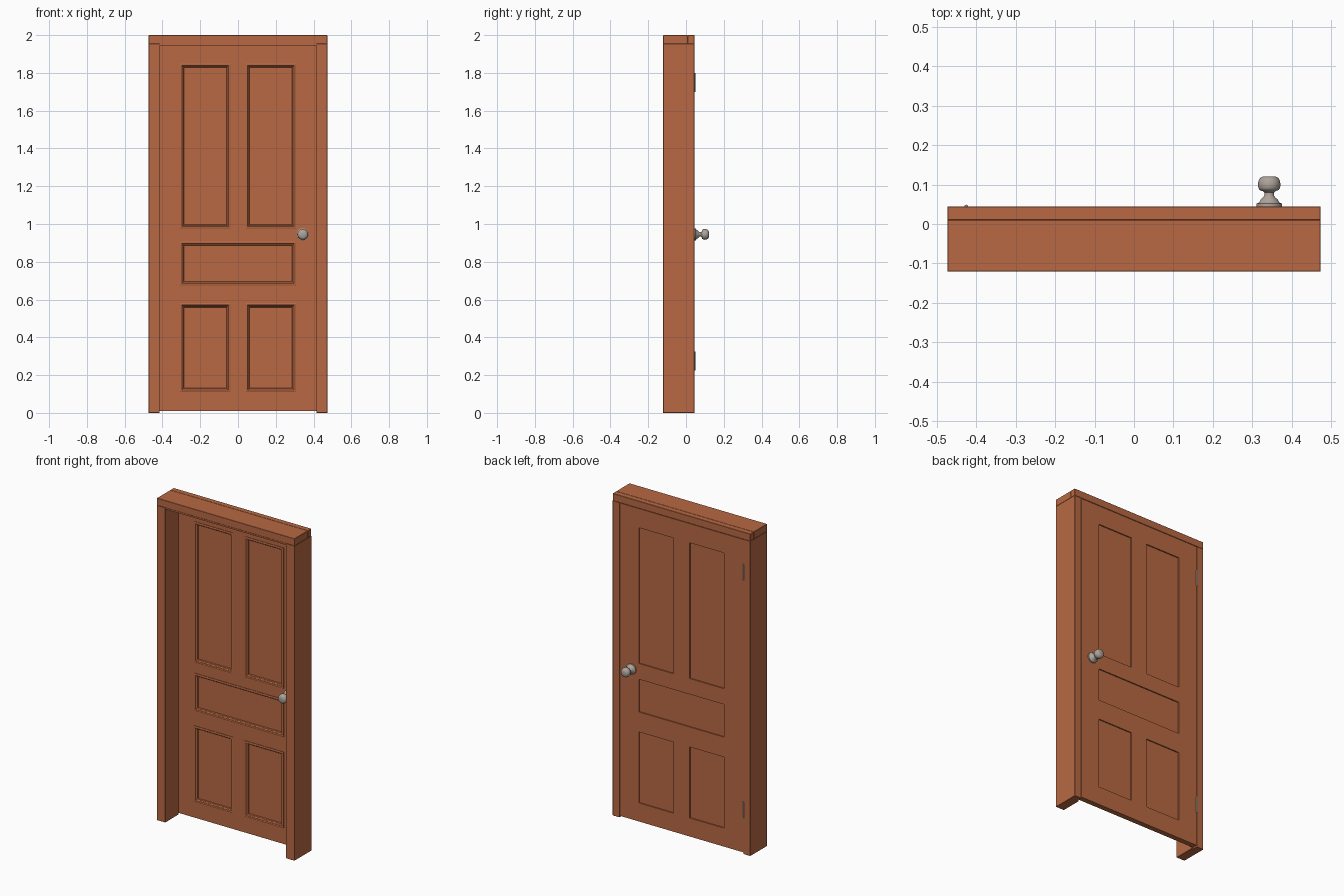
import bpy, bmesh, math
from mathutils import Matrix, Vector

if "Cube" in bpy.data.objects:
    bpy.data.objects.remove(bpy.data.objects["Cube"])


def material(name, rgb):
    m = bpy.data.materials.new(name)
    m.diffuse_color = (*rgb, 1)
    m.use_nodes = True
    m.node_tree.nodes["Principled BSDF"].inputs["Base Color"].default_value = m.diffuse_color
    return m


WOOD = material("reddish wood", (0.48, 0.14, 0.056))
METAL = material("brushed metal", (0.42, 0.37, 0.325))

FRONT, STOP, BACK = -0.121, 0.010, 0.0445   # frame front, rebate, frame back


def finish(name, bm, mat, bevel=0.0, smooth=False):
    bmesh.ops.recalc_face_normals(bm, faces=bm.faces)
    me = bpy.data.meshes.new(name)
    bm.to_mesh(me)
    bm.free()
    ob = bpy.data.objects.new(name, me)
    bpy.context.collection.objects.link(ob)
    me.materials.append(mat)
    if bevel:
        mod = ob.modifiers.new("soft_edges", 'BEVEL')
        mod.width, mod.segments = bevel, 1
    if smooth:
        bpy.ops.object.select_all(action='DESELECT')
        ob.select_set(True)
        bpy.context.view_layer.objects.active = ob
        bpy.ops.object.shade_smooth_by_angle(angle=math.radians(40))
    return ob


def box(name, x, y, z, mat, bevel=0.0):
    bm = bmesh.new()
    size = [b - a for a, b in (x, y, z)]
    mid = [(a + b) / 2 for a, b in (x, y, z)]
    bmesh.ops.create_cube(bm, size=1, matrix=Matrix.Translation(mid) @ Matrix.Diagonal((*size, 1)))
    return finish(name, bm, mat, bevel)


def extrude(bm, vec):
    r = bmesh.ops.extrude_face_region(bm, geom=bm.faces[:])
    bmesh.ops.translate(bm, vec=vec, verts=[v for v in r["geom"] if isinstance(v, bmesh.types.BMVert)])


# Jambs: rebated L-shaped section, extruded upwards
for side, s in (("left", -1), ("right", 1)):
    bm = bmesh.new()
    section = [(0.473, FRONT), (0.415, FRONT), (0.415, STOP),
               (0.426, STOP), (0.426, BACK), (0.473, BACK)]
    bm.faces.new([bm.verts.new((s * x, y, 0)) for x, y in section])
    extrude(bm, Vector((0, 0, 1.955)))
    finish(side + "_jamb", bm, WOOD, 0.001)

# Head of the frame: front and back boards, plus the stop strip
box("head_front", (-0.473, 0.473), (FRONT, STOP), (1.955, 2.0), WOOD, 0.0015)
box("head_back", (-0.473, 0.473), (STOP, BACK), (1.955, 2.0), WOOD, 0.0015)
box("head_stop", (-0.415, 0.415), (FRONT, STOP), (1.946, 1.9555), WOOD)

# Door leaf: a grid with the panel openings left out, then thickened
xs = [-0.4245, -0.293, -0.055, 0.055, 0.293, 0.4245]
zs = [0.01, 0.125, 0.566, 0.69, 0.893, 0.991, 1.834, 1.953]
D0, D1 = 0.0105, 0.0435
bm = bmesh.new()
grid = [[bm.verts.new((x, D0, z)) for x in xs] for z in zs]
for r in range(len(zs) - 1):
    for c in range(len(xs) - 1):
        is_open = (r in (1, 5) and c in (1, 3)) or (r == 3 and c in (1, 2, 3))
        if not is_open:
            bm.faces.new((grid[r][c], grid[r][c + 1], grid[r + 1][c + 1], grid[r + 1][c]))
bmesh.ops.delete(bm, geom=[v for v in bm.verts if not v.link_faces], context='VERTS')
extrude(bm, Vector((0, D1 - D0, 0)))
finish("door_leaf", bm, WOOD)


def moulding(name, x, z):
    """Stepped moulding around an opening: rectangular loops of (inset, y)."""
    prof = [(-0.015, D0), (-0.015, 0.007), (-0.010, 0.005), (-0.004, 0.006),
            (0.0, 0.011), (0.004, 0.013), (0.007, 0.020)]
    bm = bmesh.new()
    loops = [[bm.verts.new(p) for p in ((x[0] + i, y, z[0] + i), (x[1] - i, y, z[0] + i),
                                        (x[1] - i, y, z[1] - i), (x[0] + i, y, z[1] - i))]
             for i, y in prof]
    for a, b in zip(loops, loops[1:]):
        for k in range(4):
            n = (k + 1) % 4
            bm.faces.new((a[k], a[n], b[n], b[k]))
    finish(name, bm, WOOD)


# Five panels with front mouldings, plain recess at the back
for name, x, z in (("upper_left", xs[1:3], zs[5:7]), ("upper_right", xs[3:5], zs[5:7]),
                   ("middle", (xs[1], xs[4]), zs[3:5]),
                   ("lower_left", xs[1:3], zs[1:3]), ("lower_right", xs[3:5], zs[1:3])):
    box(name + "_panel", x, (0.0195, 0.0365), z, WOOD)
    moulding(name + "_moulding", x, z)


def lathe(name, profile, base, direction, segs=32):
    """Turn a (radius, distance) profile around the y direction."""
    bm = bmesh.new()
    vs = [bm.verts.new((base[0] + r, base[1] + direction * d, base[2])) for r, d in profile]
    es = [bm.edges.new(p) for p in zip(vs, vs[1:])]
    bmesh.ops.spin(bm, geom=vs + es, cent=base, axis=(0, 1, 0), angle=2 * math.pi, steps=segs)
    bmesh.ops.remove_doubles(bm, verts=bm.verts, dist=1e-5)
    finish(name, bm, METAL, smooth=True)


# Knobs on both faces: rosette, neck and rounded grip
knob = [(0, 0), (0.032, 0), (0.032, 0.008), (0.025, 0.0115), (0.022, 0.018), (0.0155, 0.024),
        (0.012, 0.029), (0.0125, 0.036), (0.0165, 0.040), (0.024, 0.0425), (0.0275, 0.048),
        (0.0285, 0.056), (0.0275, 0.065), (0.0235, 0.073), (0.016, 0.077), (0, 0.0775)]
lathe("back_knob", knob, (0.343, D1, 0.945), 1)
lathe("front_knob", knob, (0.343, D0, 0.945), -1)

# Hinges: knuckle barrel at the back edge
for name, z in (("upper", 1.75), ("lower", 0.275)):
    bm = bmesh.new()
    bmesh.ops.create_cone(bm, cap_ends=True, segments=16, radius1=0.0045, radius2=0.0045,
                          depth=0.1, matrix=Matrix.Translation((-0.4255, 0.0445, z)))
    finish(name + "_hinge", bm, METAL, smooth=True)
